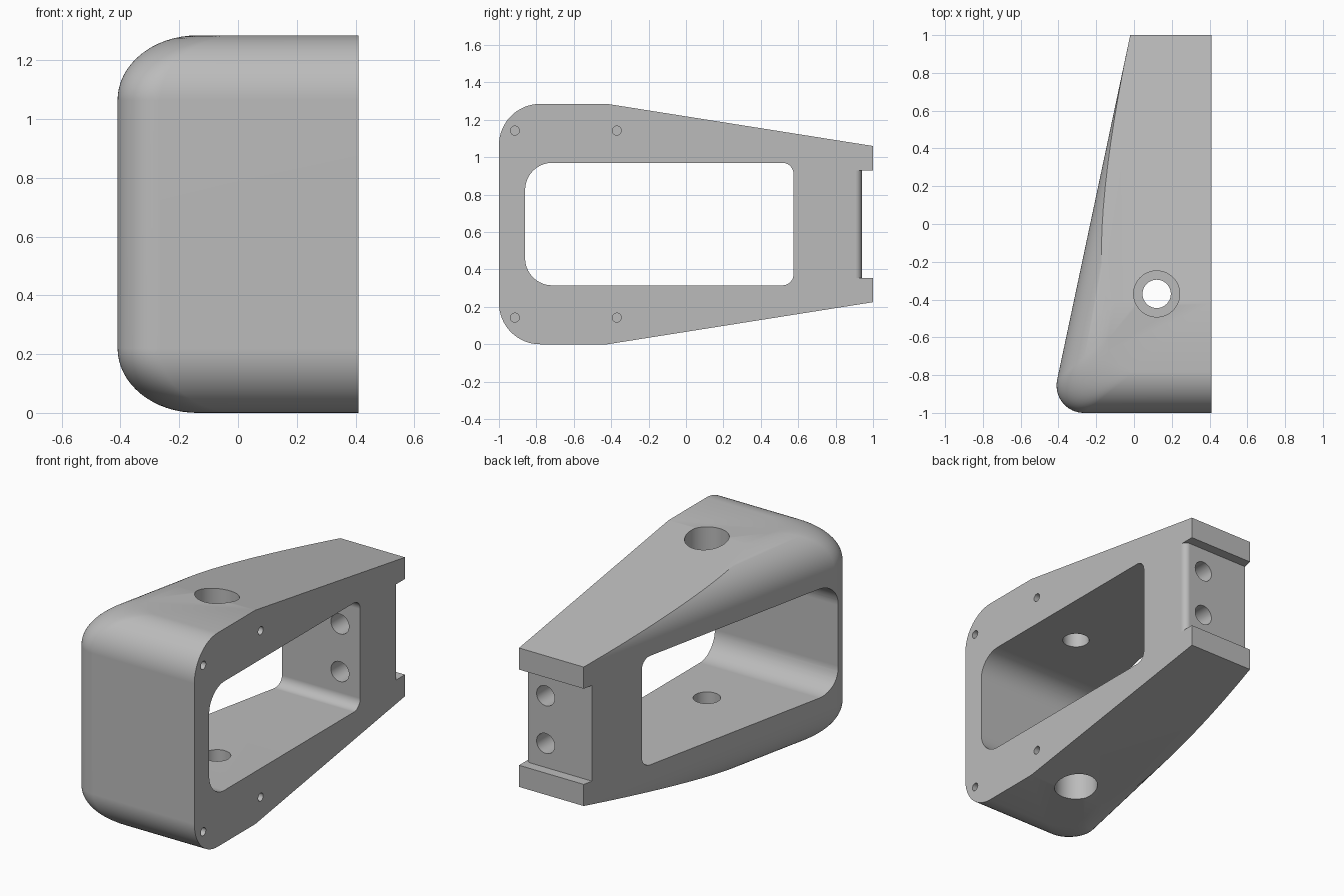
import bpy
import bmesh
from math import sin, cos, tan, pi, radians, atan

if "Cube" in bpy.data.objects:
    bpy.data.objects.remove(bpy.data.objects["Cube"], do_unlink=True)

HEIGHT, MID = 1.285, 0.6425
RIGHT = 0.41          # flat mounting face
EDGE_R = 0.22         # large fillet round top, bottom and front
CORNER_R = 0.145      # upright front corner fillet
SLOPE = 0.212         # lean of the slanted side
STEPS = 16

grey = bpy.data.materials.new("grey_metal")
grey.use_nodes = True
grey.diffuse_color = (0.5, 0.5, 0.5, 1)
grey.node_tree.nodes["Principled BSDF"].inputs["Base Color"].default_value = (0.5, 0.5, 0.5, 1)


def loft(name, rings):
    """Closed solid through rings of equal point count."""
    bm = bmesh.new()
    rows = [[bm.verts.new(p) for p in ring] for ring in rings]
    n = len(rows[0])
    for a, b in zip(rows, rows[1:]):
        for i in range(n):
            j = (i + 1) % n
            bm.faces.new((a[i], a[j], b[j], b[i]))
    bm.faces.new(rows[0][::-1])
    bm.faces.new(rows[-1])
    bmesh.ops.recalc_face_normals(bm, faces=bm.faces)
    mesh = bpy.data.meshes.new(name)
    bm.to_mesh(mesh)
    bm.free()
    obj = bpy.data.objects.new(name, mesh)
    bpy.context.scene.collection.objects.link(obj)
    mesh.materials.append(grey)
    return obj


def place(p, axis, h):
    """Put a 2D point at distance h along the axis."""
    a, b = p
    return {"x": (h, a, b), "y": (a, h, b), "z": (a, b, h)}[axis]


def prism(name, pts, axis, lo, hi):
    return loft(name, [[place(p, axis, h) for p in pts] for h in (lo, hi)])


def arc(cx, cy, r, start, end, n=STEPS):
    return [(cx + r * cos(radians(start + (end - start) * i / n)),
             cy + r * sin(radians(start + (end - start) * i / n))) for i in range(n + 1)]


def drill(name, a, b, r, axis, lo, hi):
    return prism(name, arc(a, b, r, 0, 360, 48)[:-1], axis, lo, hi)


def plan(inset):
    """Plan outline, pulled in along the front and the slanted side."""
    lean = atan(SLOPE)
    shift = inset / cos(lean)

    def side(y):
        return -0.02 - SLOPE * (1 - y) + shift

    cy = -1 + inset + CORNER_R
    cx = side(cy) + CORNER_R / cos(lean)
    corner = arc(cx, cy, CORNER_R, -90, -180 - lean * 180 / pi)
    return [(RIGHT, -1 + inset)] + corner + [(side(1), 1), (RIGHT, 1)]


# Body: stacked plan outlines with a rounded top and bottom
levels = []
for i in range(STEPS + 1):
    t = pi / 2 * i / STEPS
    levels.append((MID - EDGE_R + EDGE_R * sin(t), EDGE_R * (1 - cos(t))))
rings = [[(x, y, MID - h) for x, y in plan(f)] for h, f in reversed(levels)]
rings += [[(x, y, MID + h) for x, y in plan(f)] for h, f in levels]
body = loft("bracket_body", rings)

cutters = []

# Tapers towards the back, above and below
fall = (HEIGHT - 1.06) / 1.42
wedge = [(-0.62, HEIGHT + 0.2 * fall), (1.2, HEIGHT - 1.62 * fall), (1.2, 1.7), (-0.62, 1.7)]
cutters.append(prism("upper_taper", wedge, "x", -1, 1))
cutters.append(prism("lower_taper", [(y, HEIGHT - z) for y, z in wedge], "x", -1, 1))

# Window through the sides
y0, y1, z0, z1, big, small = -0.86, 0.575, 0.315, 0.97, 0.145, 0.06
window = (arc(y0 + big, z0 + big, big, 180, 270) + arc(y1 - small, z0 + small, small, 270, 360)
          + arc(y1 - small, z1 - small, small, 0, 90) + arc(y0 + big, z1 - big, big, 90, 180))
cutters.append(prism("window", window, "x", -1, 1))

# Back slot with one rounded upright edge
slot = [(-0.3, 0.94)] + arc(0.375, 0.905, 0.035, 90, 0, 8) + [(0.6, 0.905), (0.6, 1.2), (-0.3, 1.2)]
cutters.append(prism("back_slot", slot, "z", 0.355, 0.93))

for s, word in ((1, "upper"), (-1, "lower")):
    # Bolt holes through the back wall
    cutters.append(drill(word + "_bolt_hole", 0.275, MID + s * 0.143, 0.06, "y", 0.5, 1.1))
    # Counterbored holes through top and bottom walls
    cutters.append(drill(word + "_through_hole", 0.12, -0.37, 0.075, "z",
                         *sorted((MID + s * 0.2, MID + s * 0.8))))
    cutters.append(drill(word + "_counterbore", 0.12, -0.37, 0.122, "z",
                         *sorted((MID + s * 0.44, MID + s * 0.82))))
    # Small screw holes in the flat face
    for y, place_name in ((-0.915, "front"), (-0.37, "middle")):
        cutters.append(drill(word + "_" + place_name + "_screw_hole", y, MID + s * 0.5, 0.024,
                             "x", 0.3, 0.5))

for cutter in cutters:
    cutter.hide_render = True
    mod = body.modifiers.new(cutter.name, "BOOLEAN")
    mod.operation = "DIFFERENCE"
    mod.solver = "EXACT"
    mod.object = cutter

# Bake the cuts and drop the cutters
bpy.context.view_layer.update()
graph = bpy.context.evaluated_depsgraph_get()
cut_mesh = bpy.data.meshes.new_from_object(body.evaluated_get(graph))
body.modifiers.clear()
body.data = cut_mesh
for cutter in cutters:
    bpy.data.objects.remove(cutter, do_unlink=True)
cut_mesh.materials.clear()
cut_mesh.materials.append(grey)
for face in cut_mesh.polygons:
    face.material_index = 0

# Smooth fillets, crisp edges
bpy.ops.object.select_all(action="DESELECT")
body.select_set(True)
bpy.context.view_layer.objects.active = body
bpy.ops.object.shade_smooth_by_angle(angle=radians(25))
normals = body.modifiers.new("weighted_normals", "WEIGHTED_NORMAL")
normals.keep_sharp = True
